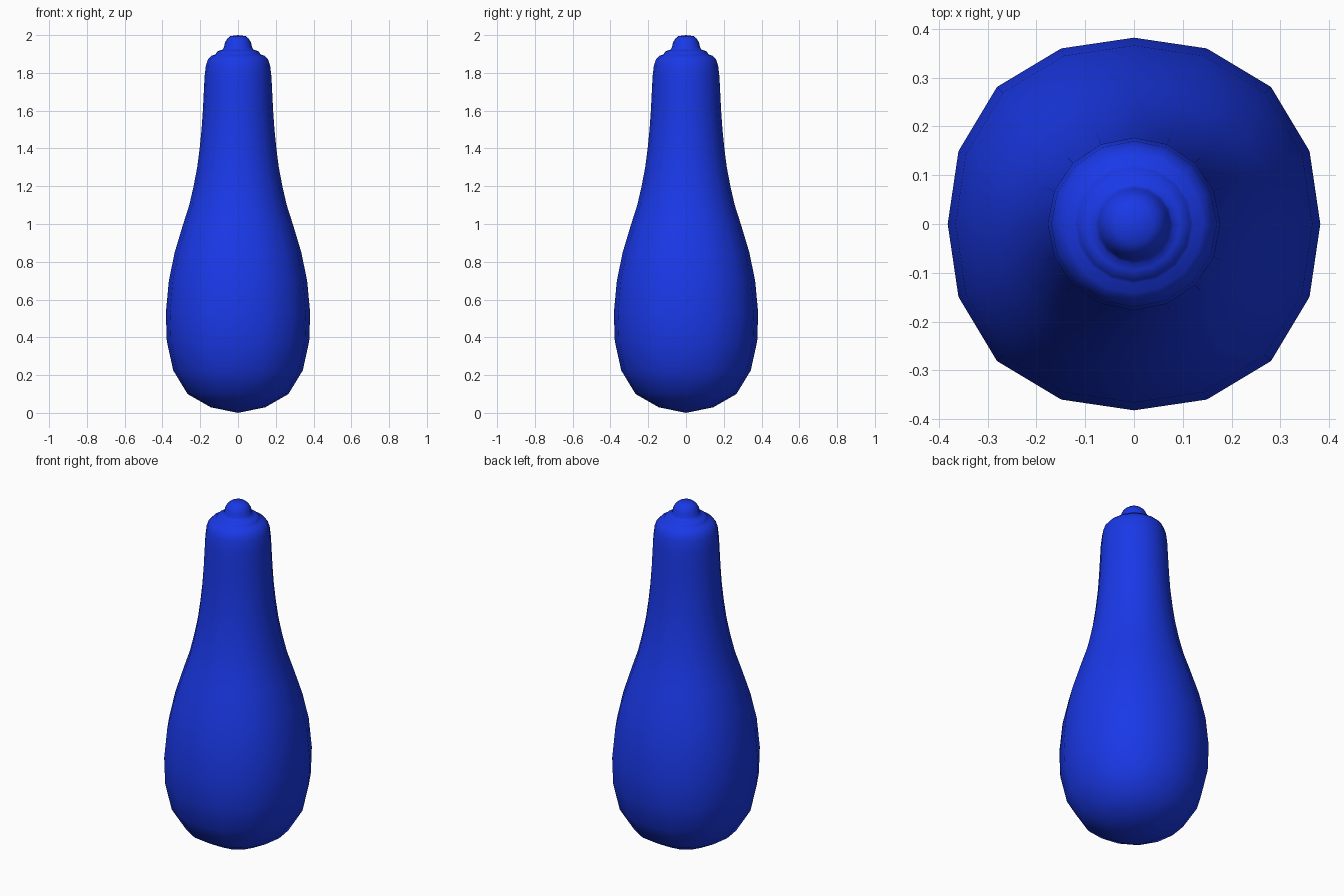
import bpy, bmesh, math

if "Cube" in bpy.data.objects:
    bpy.data.objects.remove(bpy.data.objects["Cube"])

SIDES = 16
# (radius, height) profile of the gourd-shaped body, then the stepped tip
PROFILE = [
    (0.145, 0.03), (0.267, 0.10), (0.343, 0.225), (0.377, 0.38),
    (0.382, 0.53), (0.366, 0.70), (0.335, 0.85), (0.29, 1.0),
    (0.258, 1.10), (0.235, 1.20), (0.216, 1.30), (0.203, 1.40),
    (0.193, 1.50), (0.186, 1.60), (0.181, 1.70), (0.177, 1.78),
    (0.170, 1.84), (0.159, 1.872), (0.142, 1.89), (0.122, 1.897),
    (0.116, 1.903), (0.110, 1.913), (0.095, 1.919), (0.080, 1.924),
    (0.074, 1.937), (0.069, 1.96), (0.058, 1.98), (0.040, 1.995),
]


def ring(bm, r, z):
    # the belly is slightly squarish, fading to round at the neck
    square = 0.02 * max(0.0, min(1.0, (1.5 - z) / 0.8))
    verts = []
    for i in range(SIDES):
        a = 2 * math.pi * i / SIDES
        q = r * (1 + square * (1 - math.cos(4 * a)))
        verts.append(bm.verts.new((q * math.cos(a), q * math.sin(a), z)))
    return verts


bm = bmesh.new()
rings = [ring(bm, r, z) for r, z in PROFILE]
bottom = bm.verts.new((0, 0, 0))
top = bm.verts.new((0, 0, 2.0))
for i in range(SIDES):
    j = (i + 1) % SIDES
    bm.faces.new((bottom, rings[0][j], rings[0][i]))
    bm.faces.new((top, rings[-1][i], rings[-1][j]))
    for lo, hi in zip(rings, rings[1:]):
        bm.faces.new((lo[i], lo[j], hi[j], hi[i]))
bmesh.ops.recalc_face_normals(bm, faces=bm.faces)
for f in bm.faces:
    f.smooth = True

mesh = bpy.data.meshes.new("gourd_body")
bm.to_mesh(mesh)
bm.free()
body = bpy.data.objects.new("gourd_body", mesh)
bpy.context.collection.objects.link(body)

# blue skin
blue = bpy.data.materials.new("blue")
blue.diffuse_color = (0.01, 0.04, 0.8, 1)
blue.use_nodes = True
blue.node_tree.nodes["Principled BSDF"].inputs["Base Color"].default_value = blue.diffuse_color
mesh.materials.append(blue)
